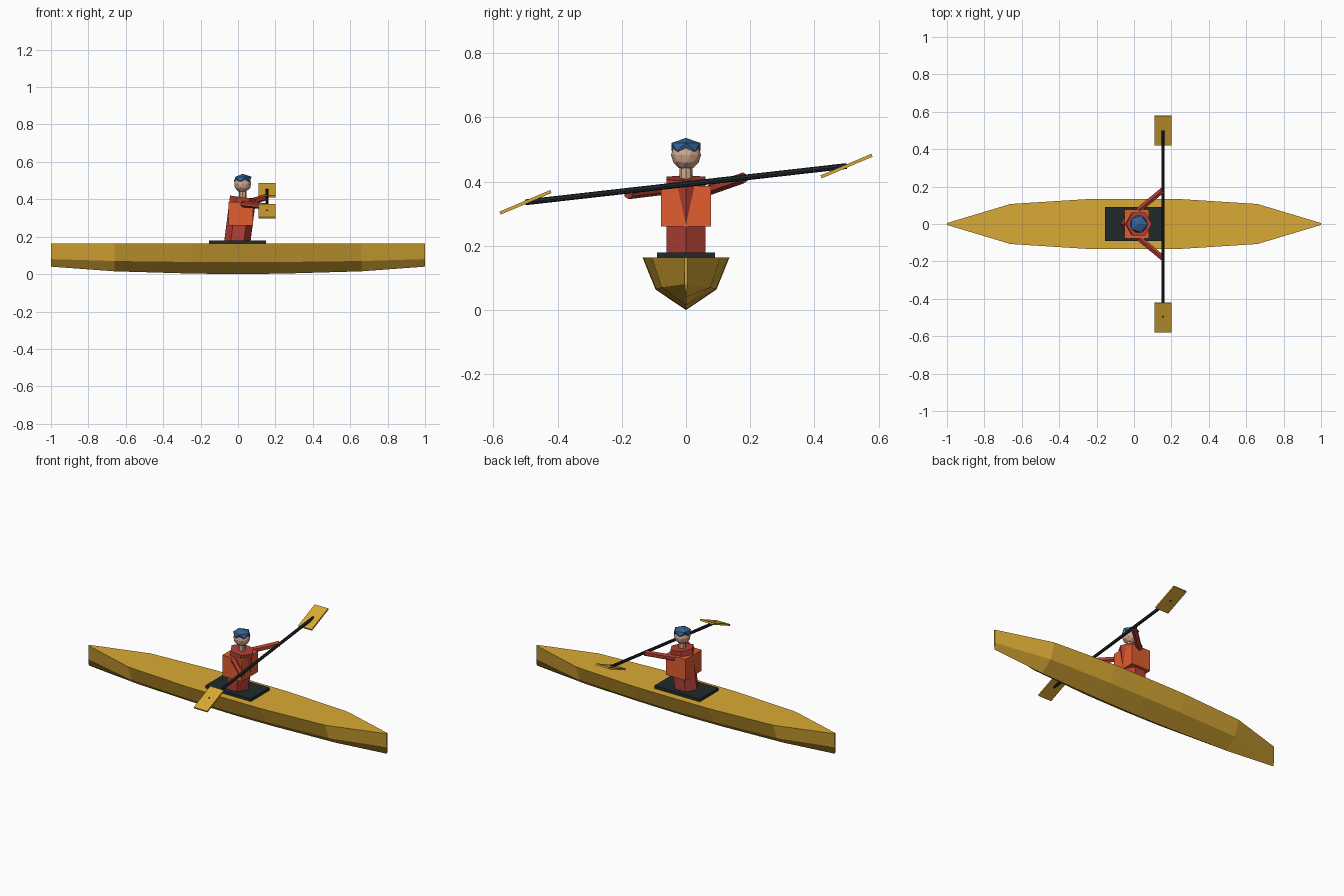
import bpy, bmesh, math
from mathutils import Vector

cube = bpy.data.objects.get("Cube")
if cube:
    bpy.data.objects.remove(cube, do_unlink=True)


def material(name, r, g, b):
    m = bpy.data.materials.new(name)
    m.use_nodes = True
    m.diffuse_color = (r, g, b, 1)
    m.node_tree.nodes["Principled BSDF"].inputs["Base Color"].default_value = (r, g, b, 1)
    return m


GOLD = material("golden yellow", 0.70, 0.40, 0.035)
BLACK = material("charcoal", 0.015, 0.023, 0.025)
RED = material("brick red", 0.45, 0.05, 0.035)
ORANGE = material("vest orange", 0.75, 0.11, 0.03)
SKIN = material("skin", 0.65, 0.40, 0.27)
BLUE = material("cap blue", 0.035, 0.12, 0.30)


def finish(obj, name, mat):
    obj.name = name
    obj.data.materials.append(mat)
    return obj


def box(name, mat, centre, size, tilt=0):
    bpy.ops.mesh.primitive_cube_add(size=1, location=centre, rotation=(tilt, 0, 0))
    obj = bpy.context.object
    obj.scale = size
    return finish(obj, name, mat)


def rod(name, mat, start, end, radius, sides=6, spin=0):
    a, b = Vector(start), Vector(end)
    bpy.ops.mesh.primitive_cylinder_add(vertices=sides, radius=radius, depth=(b - a).length)
    obj = bpy.context.object
    obj.rotation_mode = 'QUATERNION'
    obj.rotation_quaternion = (b - a).to_track_quat('Z', 'Y')
    obj.location = (a + b) / 2
    return finish(obj, name, mat)


def ball(name, mat, centre, size, detail):
    bpy.ops.mesh.primitive_ico_sphere_add(subdivisions=detail, radius=1, location=centre)
    obj = bpy.context.object
    obj.scale = size
    return finish(obj, name, mat)


# Hull: lofted V sections (x, sheer width, chine width, chine height, keel height)
DECK = 0.163
half = [(0.25, 0.133, 0.093, 0.065, 0.003),
        (0.66, 0.107, 0.075, 0.070, 0.015),
        (1.00, 0.005, 0.004, 0.080, 0.040)]
stations = [(-s[0], *s[1:]) for s in reversed(half)] + [(0, 0.135, 0.095, 0.064, 0)] + half
bm = bmesh.new()
rings = []
for x, sheer, chine, chine_z, keel in stations:
    pts = [(sheer, DECK), (chine, chine_z), (0, keel), (-chine, chine_z), (-sheer, DECK)]
    rings.append([bm.verts.new((x, y, z)) for y, z in pts])
for a, b in zip(rings, rings[1:]):
    for i in range(5):
        j = (i + 1) % 5
        bm.faces.new((a[i], a[j], b[j], b[i]))
bm.faces.new(rings[0])
bm.faces.new(rings[-1])
bmesh.ops.recalc_face_normals(bm, faces=bm.faces)
mesh = bpy.data.meshes.new("hull")
bm.to_mesh(mesh)
bm.free()
hull = bpy.data.objects.new("hull", mesh)
bpy.context.collection.objects.link(hull)
finish(hull, "hull", GOLD)

# Cockpit pad
box("cockpit_pad", BLACK, (-0.003, 0, 0.17), (0.305, 0.18, 0.02))

# Paddler, facing +x
rod("torso", RED, (-0.004, 0, 0.17), (0.027, 0, 0.411), 0.07)
box("life_vest", ORANGE, (0.014, 0, 0.323), (0.13, 0.155, 0.127))
rod("neck", SKIN, (0.025, 0, 0.40), (0.025, 0, 0.45), 0.02, 8)
ball("head", SKIN, (0.025, 0, 0.483), (0.047, 0.047, 0.047), 2)
ball("cap", BLUE, (0.025, 0, 0.508), (0.053, 0.053, 0.028), 1)

# Paddle: sloping shaft with a blade on each end, and an arm to each grip
SLOPE = 0.113
PADDLE_X, PADDLE_Z = 0.155, 0.392
rod("paddle_shaft", BLACK, (PADDLE_X, -0.5, PADDLE_Z - SLOPE / 2),
    (PADDLE_X, 0.5, PADDLE_Z + SLOPE / 2), 0.009, 8)
for side, word in ((1, "left"), (-1, "right")):
    box(word + "_blade", GOLD, (PADDLE_X, side * 0.5, PADDLE_Z + side * SLOPE / 2),
        (0.09, 0.172, 0.01), math.radians(23))
    rod(word + "_arm", RED, (0.025, side * 0.075, 0.375),
        (0.152, side * 0.18, PADDLE_Z - 0.005 + side * 0.025), 0.017)
